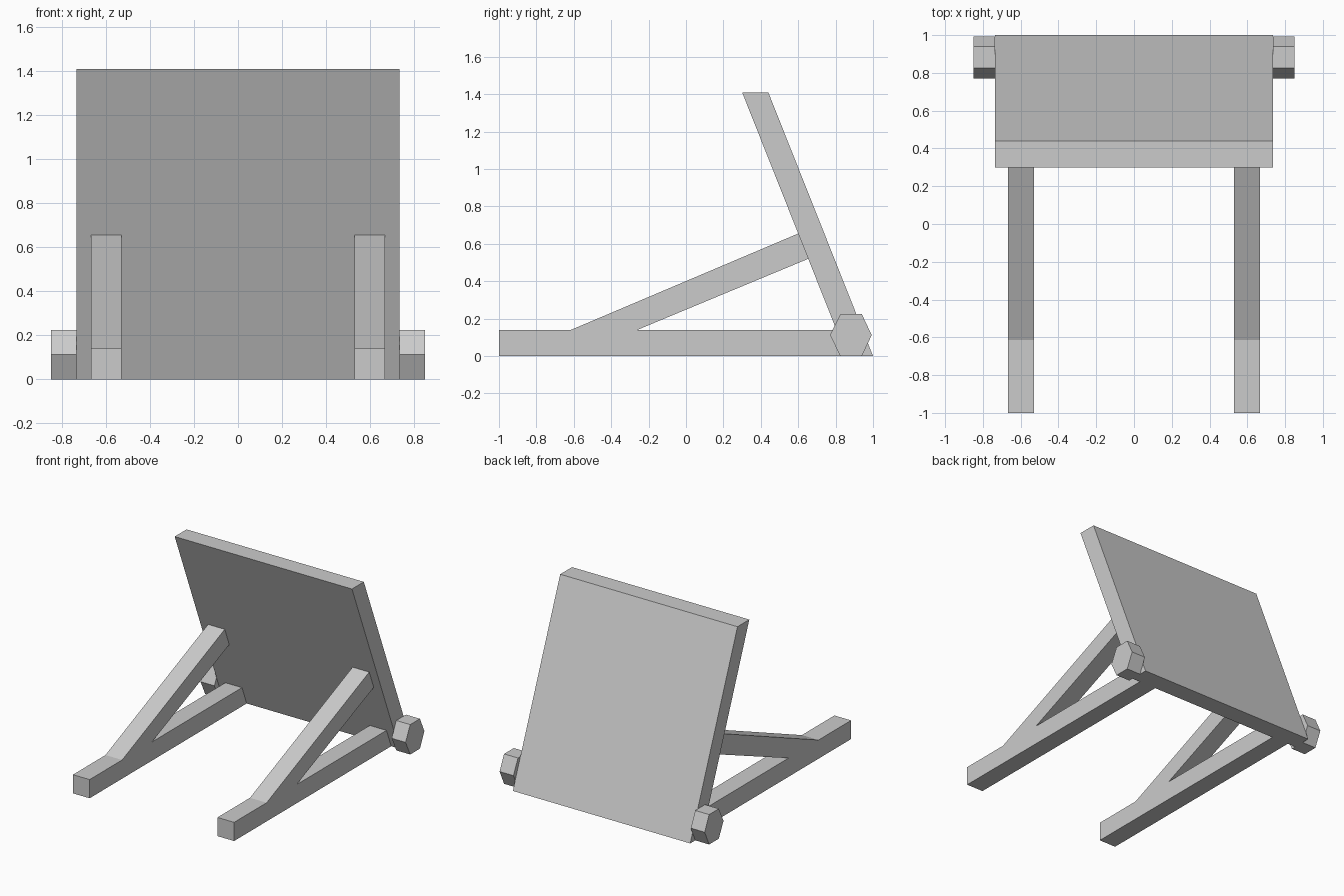
import bpy
import bmesh

if "Cube" in bpy.data.objects:
    bpy.data.objects.remove(bpy.data.objects["Cube"], do_unlink=True)

GREY = (0.6, 0.6, 0.6, 1.0)
mat = bpy.data.materials.new("plain grey")
mat.use_nodes = True
mat.diffuse_color = GREY
mat.node_tree.nodes["Principled BSDF"].inputs["Base Color"].default_value = GREY


def extrude_profile(name, profile, x0, x1):
    """Extrude a (y, z) outline along x from x0 to x1."""
    bm = bmesh.new()
    face = bm.faces.new([bm.verts.new((x0, y, z)) for y, z in profile])
    result = bmesh.ops.extrude_face_region(bm, geom=[face])
    moved = [v for v in result["geom"] if isinstance(v, bmesh.types.BMVert)]
    bmesh.ops.translate(bm, verts=moved, vec=(x1 - x0, 0, 0))
    bmesh.ops.recalc_face_normals(bm, faces=bm.faces)
    mesh = bpy.data.meshes.new(name)
    bm.to_mesh(mesh)
    bm.free()
    mesh.materials.append(mat)
    obj = bpy.data.objects.new(name, mesh)
    bpy.context.collection.objects.link(obj)
    return obj


# Leaning panel
PANEL = [(0.86, 0), (1.0, 0), (0.44, 1.41), (0.30, 1.41)]
extrude_profile("leaning_panel", PANEL, -0.735, 0.735)

# Ground beam with its diagonal brace, ending flush on the panel
SUPPORT = [(-1, 0), (0.86, 0), (0.804, 0.14), (-0.26, 0.14),
           (0.654, 0.52), (0.60, 0.655), (-0.615, 0.14), (-1, 0.14)]

# Six-sided pivot knob
KNOB = [(0.77, 0.112), (0.825, 0), (0.94, 0),
        (0.993, 0.112), (0.94, 0.224), (0.825, 0.224)]

for side, s in (("left", 1), ("right", -1)):
    extrude_profile(side + "_support", SUPPORT, s * 0.53, s * 0.668)
    extrude_profile(side + "_knob", KNOB, s * 0.735, s * 0.85)
